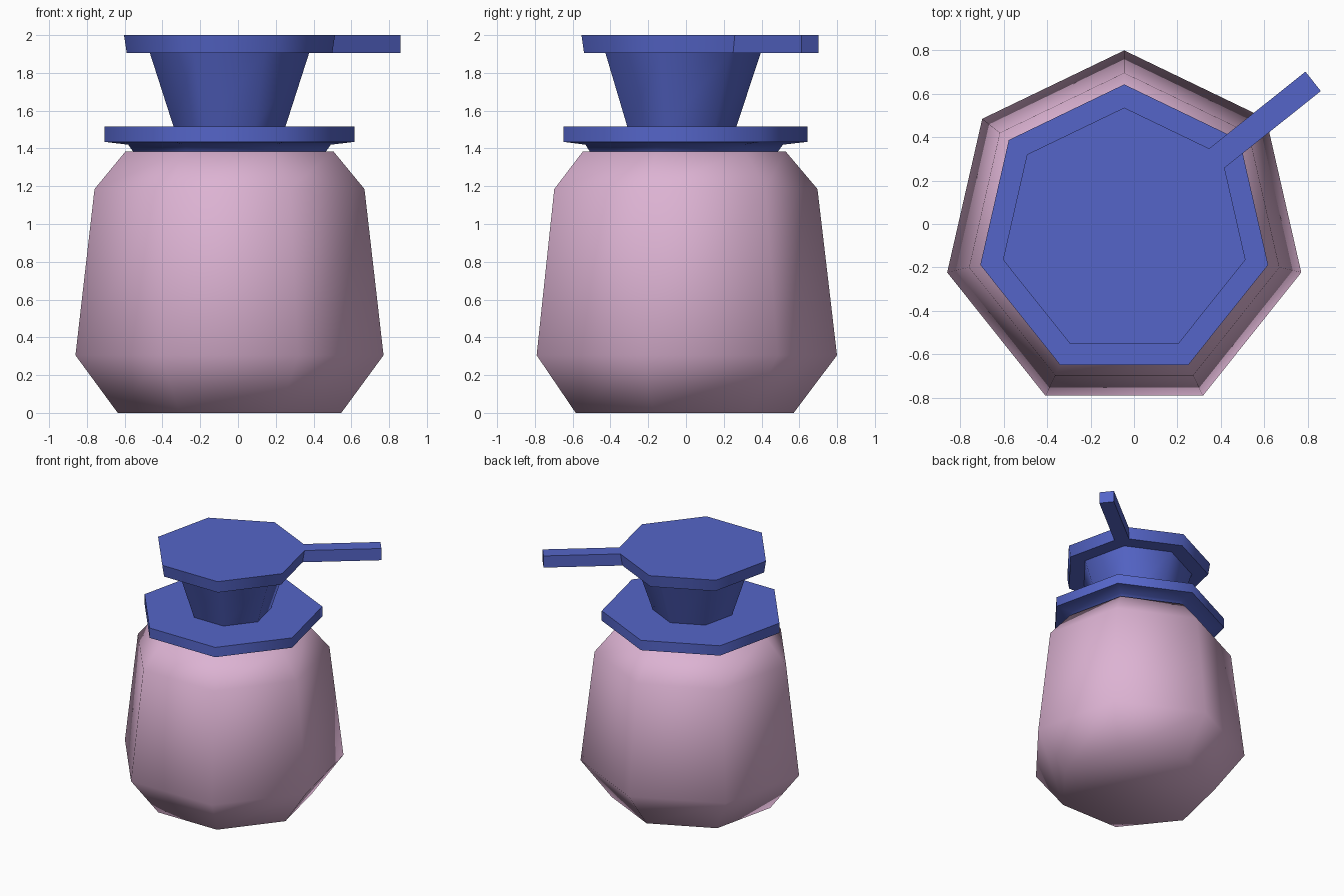
import bpy, bmesh, math
from mathutils import Vector

if "Cube" in bpy.data.objects:
    bpy.data.objects.remove(bpy.data.objects["Cube"])

CX, CY, N = -0.045, -0.037, 7


def material(name, rgb):
    m = bpy.data.materials.new(name)
    m.diffuse_color = (*rgb, 1)
    m.use_nodes = True
    m.node_tree.nodes["Principled BSDF"].inputs["Base Color"].default_value = m.diffuse_color
    return m


pink = material("pink_glaze", (0.72, 0.45, 0.65))
blue = material("blue_lid", (0.09, 0.13, 0.58))


def heptagon(r):
    angles = [math.pi / 2 + i * math.tau / N for i in range(N)]
    return [Vector((CX + r * math.cos(a), CY + r * math.sin(a))) for a in angles]


def loft(name, sections, mat, angle):
    """Bridge stacked outlines [(points, z), ...] and cap both ends."""
    bm = bmesh.new()
    rings = [[bm.verts.new((p.x, p.y, z)) for p in pts] for pts, z in sections]
    n = len(rings[0])
    for lo, hi in zip(rings, rings[1:]):
        for i in range(n):
            j = (i + 1) % n
            bm.faces.new((lo[i], lo[j], hi[j], hi[i]))
    bm.faces.new(rings[0][::-1])
    bm.faces.new(rings[-1])
    bmesh.ops.recalc_face_normals(bm, faces=bm.faces)
    me = bpy.data.meshes.new(name)
    bm.to_mesh(me)
    bm.free()
    ob = bpy.data.objects.new(name, me)
    bpy.context.collection.objects.link(ob)
    me.materials.append(mat)
    bpy.ops.object.select_all(action='DESELECT')
    ob.select_set(True)
    bpy.context.view_layer.objects.active = ob
    bpy.ops.object.shade_smooth_by_angle(angle=math.radians(angle))
    return ob


def lathe(name, profile, mat, angle):
    return loft(name, [(heptagon(r), z) for r, z in profile], mat, angle)


# Jar body
lathe("jar_body", [(0.607, 0), (0.8365, 0.305), (0.733, 1.185), (0.564, 1.385)], pink, 75)

# Neck and flange
lathe("lid_flange", [(0.525, 1.385), (0.55, 1.42), (0.68, 1.435), (0.68, 1.515)], blue, 55)

# Flared stem
lathe("lid_stem", [(0.302, 1.51), (0.434, 1.91)], blue, 55)


# Top plate, one corner drawn out into a straight handle
def plate_outline(r):
    pts = heptagon(r)
    a = math.pi / 2 - math.tau / N
    out = Vector((math.cos(a), math.sin(a)))
    side = Vector((-out.y, out.x)) * 0.057
    centre = Vector((CX, CY))
    root = centre + out * (r - 0.057 * math.tan(math.pi / N))
    tip = centre + out * 1.113
    return pts[:-1] + [root - side, tip - side, tip + side, root + side]


loft("lid_plate_with_handle", [(plate_outline(0.558), 1.905), (plate_outline(0.573), 2.0)], blue, 55)
